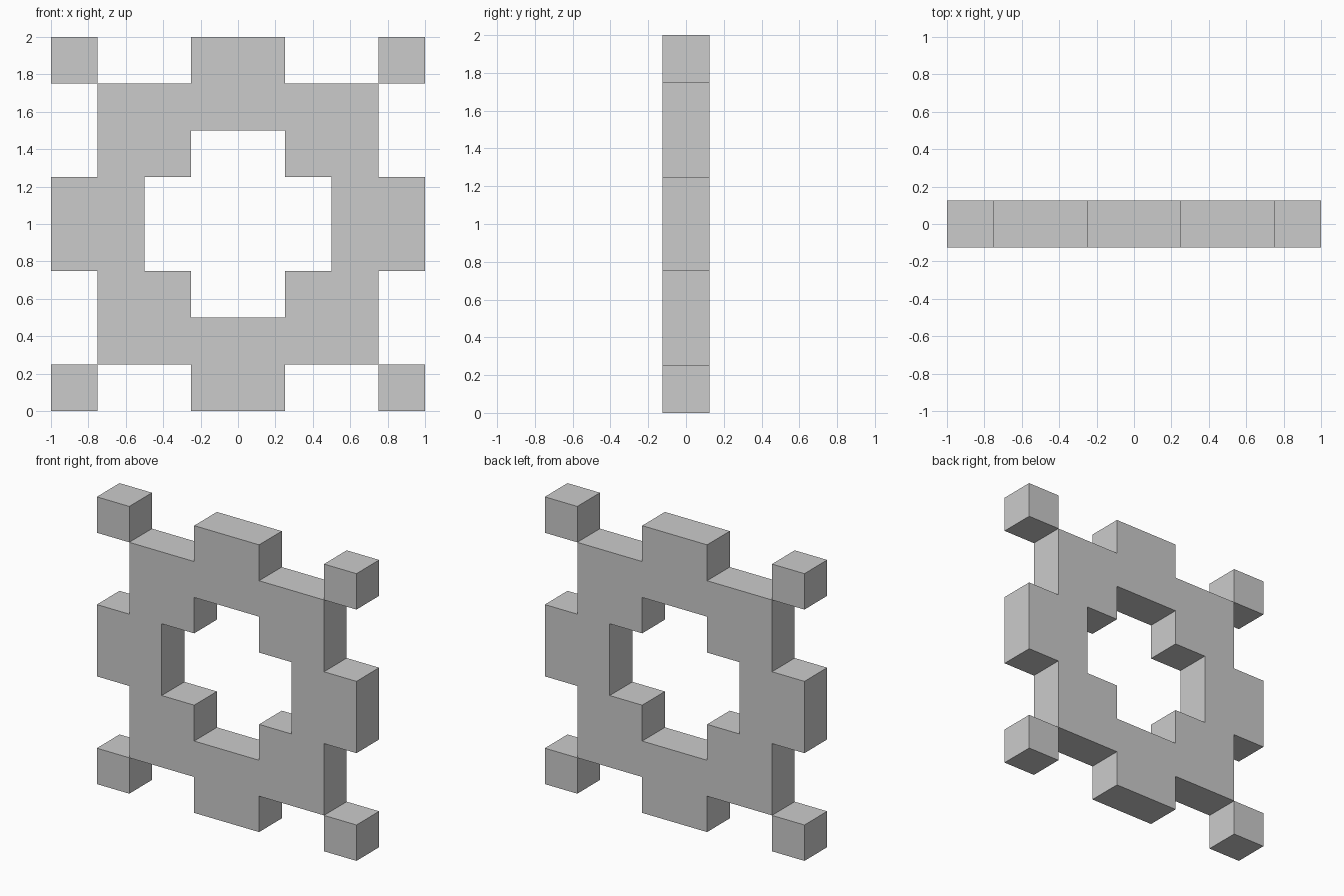
import bpy, bmesh
from mathutils import Vector

if "Cube" in bpy.data.objects:
    bpy.data.objects.remove(bpy.data.objects["Cube"])

CELL = 0.25
# Lower half of the frame, bottom row first; the upper half mirrors it
HALF = ["...##...",
        ".######.",
        ".##..##.",
        "##....##"]
ROWS = HALF + HALF[::-1]


def extrude_cells(name, cells):
    """Build front squares on the grid and extrude them through the thickness."""
    bm = bmesh.new()
    for col, row in cells:
        x, z = -1 + col * CELL, row * CELL
        bm.faces.new([bm.verts.new((x + dx * CELL, -CELL / 2, z + dz * CELL))
                      for dx, dz in ((0, 0), (1, 0), (1, 1), (0, 1))])
    bmesh.ops.remove_doubles(bm, verts=bm.verts[:], dist=1e-4)
    result = bmesh.ops.extrude_face_region(bm, geom=bm.faces[:], use_keep_orig=True)
    back = [v for v in result["geom"] if isinstance(v, bmesh.types.BMVert)]
    bmesh.ops.translate(bm, verts=back, vec=Vector((0, CELL, 0)))
    bmesh.ops.recalc_face_normals(bm, faces=bm.faces[:])
    mesh = bpy.data.meshes.new(name)
    bm.to_mesh(mesh)
    bm.free()
    obj = bpy.data.objects.new(name, mesh)
    bpy.context.collection.objects.link(obj)
    return obj


# Stepped ring with a tab on each side and a stepped opening
extrude_cells("stepped_ring", [(c, r) for r, line in enumerate(ROWS)
                               for c, mark in enumerate(line) if mark == "#"])

# Corner cubes touching the ring along one edge
for v_name, row in (("lower", 0), ("upper", 7)):
    for h_name, col in (("left", 0), ("right", 7)):
        extrude_cells(f"corner_cube_{v_name}_{h_name}", [(col, row)])
